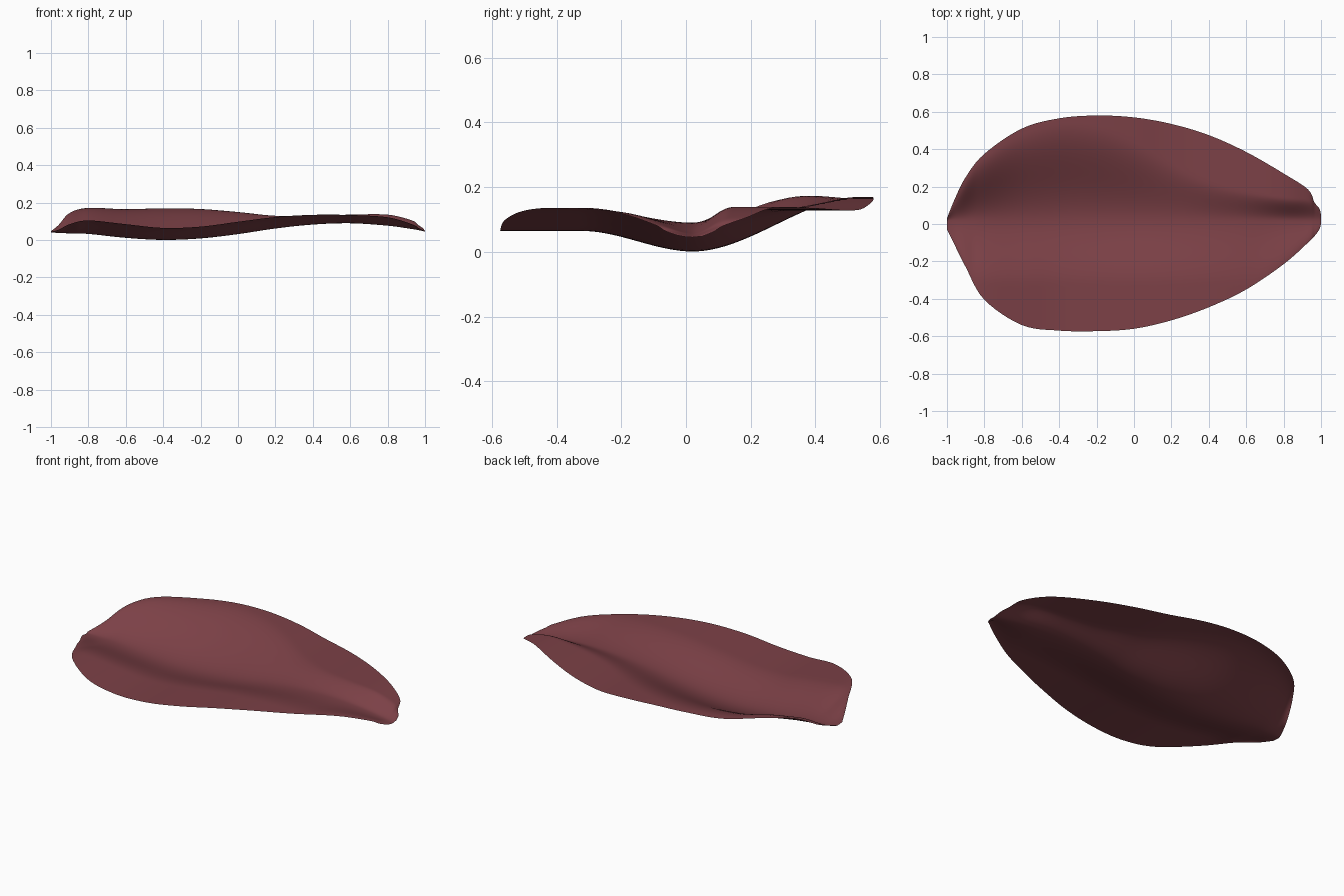
import bpy, bmesh

# Leaf stations: x, front edge y, back edge y, crease z, front edge z, back edge z, back slope width
STATIONS = [
    (-1.00, -0.03, 0.03, 0.042, 0.045, 0.048, 0.10),
    (-0.96, -0.11, 0.13, 0.038, 0.055, 0.080, 0.16),
    (-0.90, -0.23, 0.25, 0.036, 0.085, 0.145, 0.26),
    (-0.80, -0.405, 0.375, 0.033, 0.105, 0.172, 0.34),
    (-0.60, -0.54, 0.51, 0.012, 0.085, 0.165, 0.46),
    (-0.40, -0.57, 0.565, 0.001, 0.065, 0.170, 0.52),
    (-0.20, -0.573, 0.58, 0.009, 0.072, 0.166, 0.50),
    (0.00, -0.56, 0.57, 0.032, 0.098, 0.150, 0.42),
    (0.20, -0.515, 0.535, 0.062, 0.123, 0.130, 0.30),
    (0.40, -0.445, 0.475, 0.083, 0.135, 0.130, 0.20),
    (0.60, -0.35, 0.385, 0.090, 0.134, 0.136, 0.15),
    (0.80, -0.215, 0.27, 0.077, 0.122, 0.136, 0.12),
    (0.93, -0.10, 0.185, 0.059, 0.085, 0.105, 0.11),
    (0.965, -0.065, 0.115, 0.053, 0.065, 0.080, 0.09),
    (0.99, -0.03, 0.085, 0.048, 0.052, 0.062, 0.08),
    (1.00, 0.00, 0.05, 0.045, 0.046, 0.048, 0.08),
]
STEPS, HALF = 6, 28


def spline(i, t):
    """Catmull-Rom value of every station column."""
    n = len(STATIONS) - 1
    rows = [STATIONS[min(max(i + k, 0), n)] for k in (-1, 0, 1, 2)]
    return [0.5 * (2*b + (c - a)*t + (2*a - 5*b + 4*c - d)*t*t
                   + (3*b - a - 3*c + d)*t**3) for a, b, c, d in zip(*rows)]


def smooth(v):
    v = min(max(v, 0.0), 1.0)
    return v * v * (3 - 2 * v)


def rise(dist, width, reach):
    """0 at the crease, 1 at the leaf edge."""
    w = min(width, reach)
    return smooth(dist / w)


# Leaf blade: one curved sheet with a central crease
bm = bmesh.new()
grid = []
n = len(STATIONS) - 1
for s in range(n * STEPS + 1):
    i = min(s // STEPS, n - 1)
    x, yf, yb, zm, zf, zb, wb = spline(i, s / STEPS - i)
    x = min(max(x, -1), 1)
    mid = min(max(0.02, yf + 0.02), yb - 0.02)
    row = []
    for j in range(-HALF, HALF + 1):
        f = abs(j) / HALF
        reach, edge, width = (yb - mid, zb, wb) if j > 0 else (mid - yf, zf, 0.34)
        d = f * reach
        y = mid + (d if j > 0 else -d)
        row.append(bm.verts.new((x, y, zm + (edge - zm) * rise(d, width, reach))))
    grid.append(row)
for a, b in zip(grid, grid[1:]):
    for j in range(2 * HALF):
        bm.faces.new((a[j], b[j], b[j + 1], a[j + 1])).smooth = True

mesh = bpy.data.meshes.new("leaf_blade")
bm.to_mesh(mesh)
bm.free()
leaf = bpy.data.objects.new("leaf_blade", mesh)
bpy.context.collection.objects.link(leaf)

# Dark red leaf colour
mat = bpy.data.materials.new("dark red")
mat.diffuse_color = (0.20, 0.052, 0.062, 1)
mesh.materials.append(mat)
